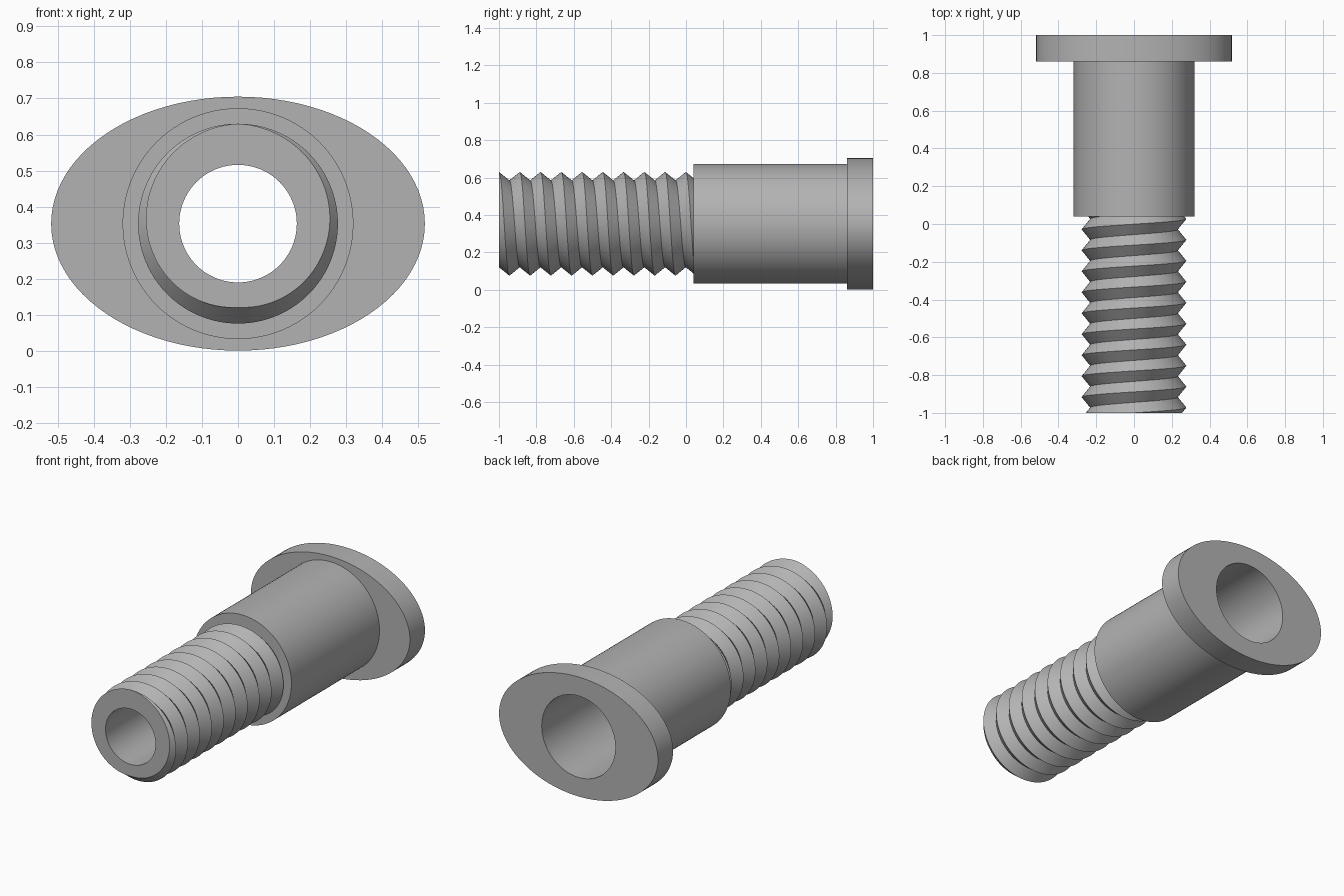
import bpy, bmesh
from math import pi, cos, sin, hypot, radians

if "Cube" in bpy.data.objects:
    bpy.data.objects.remove(bpy.data.objects["Cube"])

SEG = 96
AXIS_Z = 0.353
BORE, SOCKET, SHANK = 0.163, 0.24, 0.32
CREST, ROOT, PITCH = 0.277, 0.232, 0.111
FRONT, SHOULDER, STEP, FLANGE, BACK = -1.0, 0.04, 0.12, 0.86, 1.0

steel = bpy.data.materials.new("grey steel")
steel.use_nodes = True
colour = (0.45, 0.45, 0.45, 1)
steel.diffuse_color = colour
steel.node_tree.nodes["Principled BSDF"].inputs["Base Color"].default_value = colour


def finish(name, bm):
    """Turn a bmesh built around the y axis into a shaded object."""
    bmesh.ops.recalc_face_normals(bm, faces=bm.faces)
    mesh = bpy.data.meshes.new(name)
    bm.to_mesh(mesh)
    bm.free()
    mesh.materials.append(steel)
    obj = bpy.data.objects.new(name, mesh)
    obj.location.z = AXIS_Z
    bpy.context.collection.objects.link(obj)
    bpy.ops.object.select_all(action='DESELECT')
    obj.select_set(True)
    bpy.context.view_layer.objects.active = obj
    bpy.ops.object.shade_smooth_by_angle(angle=radians(30))
    return obj


def loft(name, rings):
    """Skin rings given as (y, x radius, z radius)."""
    bm = bmesh.new()
    rows = [[bm.verts.new((rx * cos(2 * pi * i / SEG), y, rz * sin(2 * pi * i / SEG)))
             for i in range(SEG)] for y, rx, rz in rings]
    for a, b in zip(rows, rows[1:]):
        for i in range(SEG):
            j = (i + 1) % SEG
            bm.faces.new((a[i], a[j], b[j], b[i]))
    return finish(name, bm)


# Shank: round sleeve with a stepped bore
loft("shank", [(y, r, r) for y, r in (
    (FLANGE, SHANK), (SHOULDER, SHANK), (SHOULDER, BORE),
    (STEP, BORE), (STEP, SOCKET), (FLANGE, SOCKET))])

# Oval flange with the socket opening
OVAL = (0.518, 0.352)
loft("oval_flange", [
    (FLANGE, SHANK, SHANK), (FLANGE, *OVAL), (BACK, *OVAL),
    (BACK, SOCKET, SOCKET), (FLANGE, SOCKET, SOCKET)])

# Threaded tube: helical strips alternating between crest and root
bm = bmesh.new()
start = -0.861 - 2 * PITCH
rows = []
for k in range(28):
    r = ROOT if k % 2 else CREST
    rows.append([bm.verts.new((r * cos(2 * pi * i / SEG),
                               start + PITCH * (k / 2 - i / SEG),
                               r * sin(2 * pi * i / SEG))) for i in range(SEG + 1)])
for a, b in zip(rows, rows[1:]):
    for i in range(SEG):
        bm.faces.new((a[i], a[i + 1], b[i + 1], b[i]))
bmesh.ops.remove_doubles(bm, verts=bm.verts, dist=1e-5)

# Trim the thread square at the tip and just inside the shank
for y, side in ((FRONT, -1), (SHOULDER + 0.02, 1)):
    bmesh.ops.bisect_plane(bm, geom=bm.verts[:] + bm.edges[:] + bm.faces[:], dist=1e-5,
                           plane_co=(0, y, 0), plane_no=(0, side, 0), clear_outer=True)

# Tip face and inner bore, extruded from the trimmed edge
rim = [e for e in bm.edges if e.is_boundary
       and all(abs(v.co.y - FRONT) < 1e-4 for v in e.verts)]
for y in (FRONT, SHOULDER):
    geom = bmesh.ops.extrude_edge_only(bm, edges=rim)["geom"]
    rim = [g for g in geom if isinstance(g, bmesh.types.BMEdge)]
    for v in (g for g in geom if isinstance(g, bmesh.types.BMVert)):
        s = BORE / hypot(v.co.x, v.co.z)
        v.co = (v.co.x * s, y, v.co.z * s)
finish("threaded_tube", bm)
